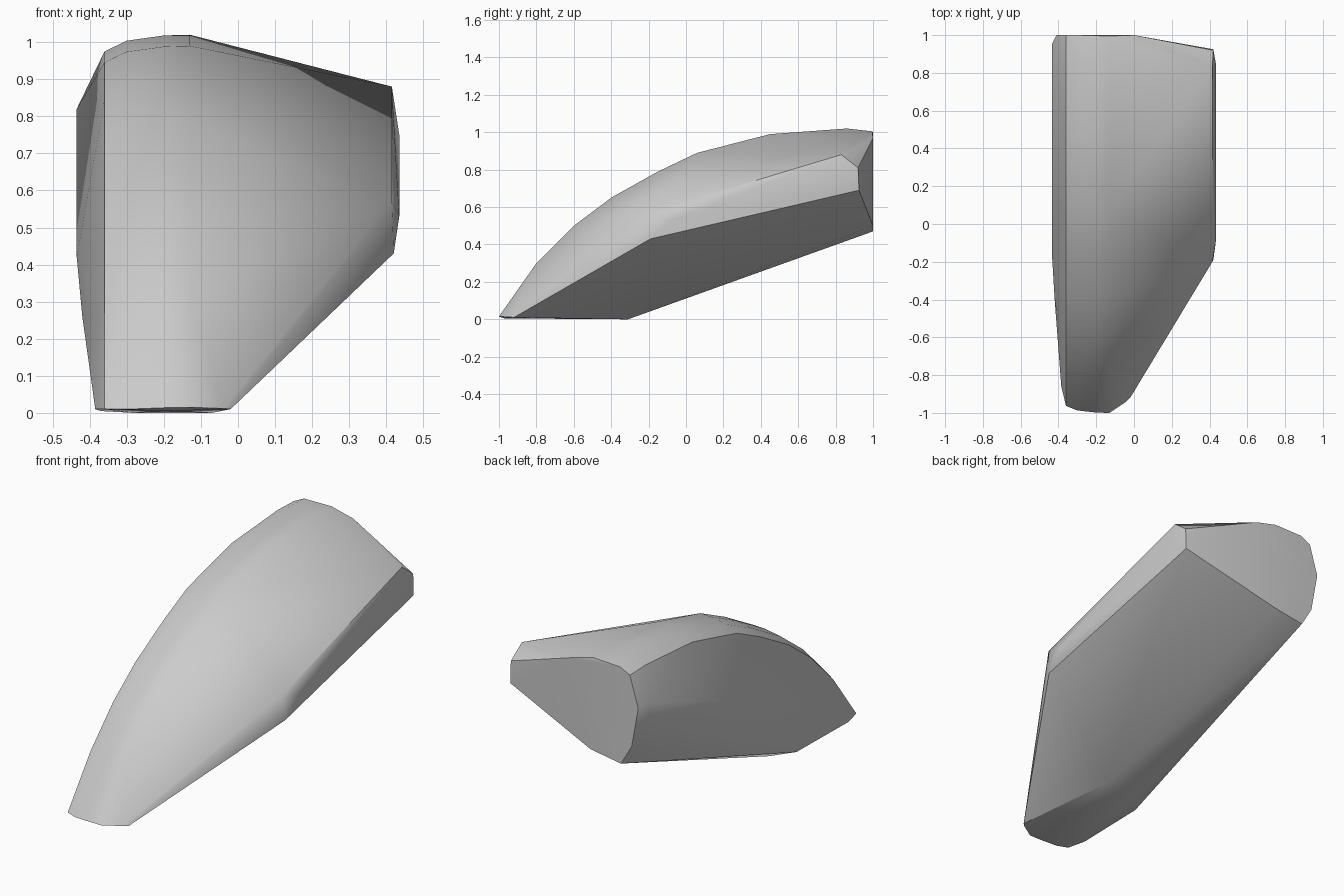
import bpy, bmesh
from mathutils import Vector

cube = bpy.data.objects.get("Cube")
if cube:
    bpy.data.objects.remove(cube, do_unlink=True)

# Arched ridge profile (y, z) and its rounded cross-section (x, inset)
ridge = [(-1, .015), (-.8, .3), (-.6, .5), (-.4, .65), (-.15, .79),
         (.06, .89), (.45, .99), (.86, 1.02), (.99, 1.005)]
crown = [(-.36, .045), (-.3, .016), (-.2, .002), (-.13, 0)]

points = []
for i, (y, z) in enumerate(ridge):
    before, after = ridge[max(i - 1, 0)], ridge[min(i + 1, len(ridge) - 1)]
    along = Vector((after[0] - before[0], after[1] - before[1])).normalized()
    for x, inset in crown:
        points.append((x, y + along.y * inset, max(z - along.x * inset, .01)))

# Rounded nose and flat base
points += [(-.04, -.94, .012), (-.02, -.92, .01), (-.385, -.86, .01),
           (-.07, -.31, 0), (-.28, -.32, 0), (-.37, -.43, .005),
           (-.2, -.97, .005)]

# Flat back end
points += [(-.36, 1, .97), (-.3, 1, 1), (-.13, .995, 1.005), (0, 1, .97),
           (-.41, 1, .8), (-.37, 1, .58), (-.305, 1, .47), (-.12, 1, .5)]

# Bulging outer wall
points += [(-.435, .95, .82), (-.435, .93, .7), (-.435, .4, .62),
           (-.435, -.15, .42), (-.42, -.4, .26)]

# Narrow faceted wall on the opposite side
points += [(.415, -.2, .57), (.42, -.19, .43), (.435, -.08, .53),
           (.415, .83, .88), (.435, .84, .75), (.42, .92, .81),
           (.42, .925, .69)]

# Wrap the sections in one faceted shell
bm = bmesh.new()
for p in points:
    bm.verts.new(p)
hull = bmesh.ops.convex_hull(bm, input=bm.verts)
loose = {v for v in hull["geom_interior"] + hull["geom_unused"]
         if isinstance(v, bmesh.types.BMVert)}
bmesh.ops.delete(bm, geom=list(loose), context="VERTS")
bmesh.ops.recalc_face_normals(bm, faces=bm.faces)
mesh = bpy.data.meshes.new("wedge_shell")
bm.to_mesh(mesh)
bm.free()
shell = bpy.data.objects.new("wedge_shell", mesh)
bpy.context.collection.objects.link(shell)

# Plain grey surface
grey = bpy.data.materials.new("light_grey")
grey.use_nodes = True
grey.diffuse_color = (.6, .6, .6, 1)
grey.node_tree.nodes["Principled BSDF"].inputs["Base Color"].default_value = (.6, .6, .6, 1)
mesh.materials.append(grey)

# Soft facets with crisp creases
bpy.ops.object.select_all(action="DESELECT")
shell.select_set(True)
bpy.context.view_layer.objects.active = shell
bpy.ops.object.shade_smooth_by_angle(angle=.55)
